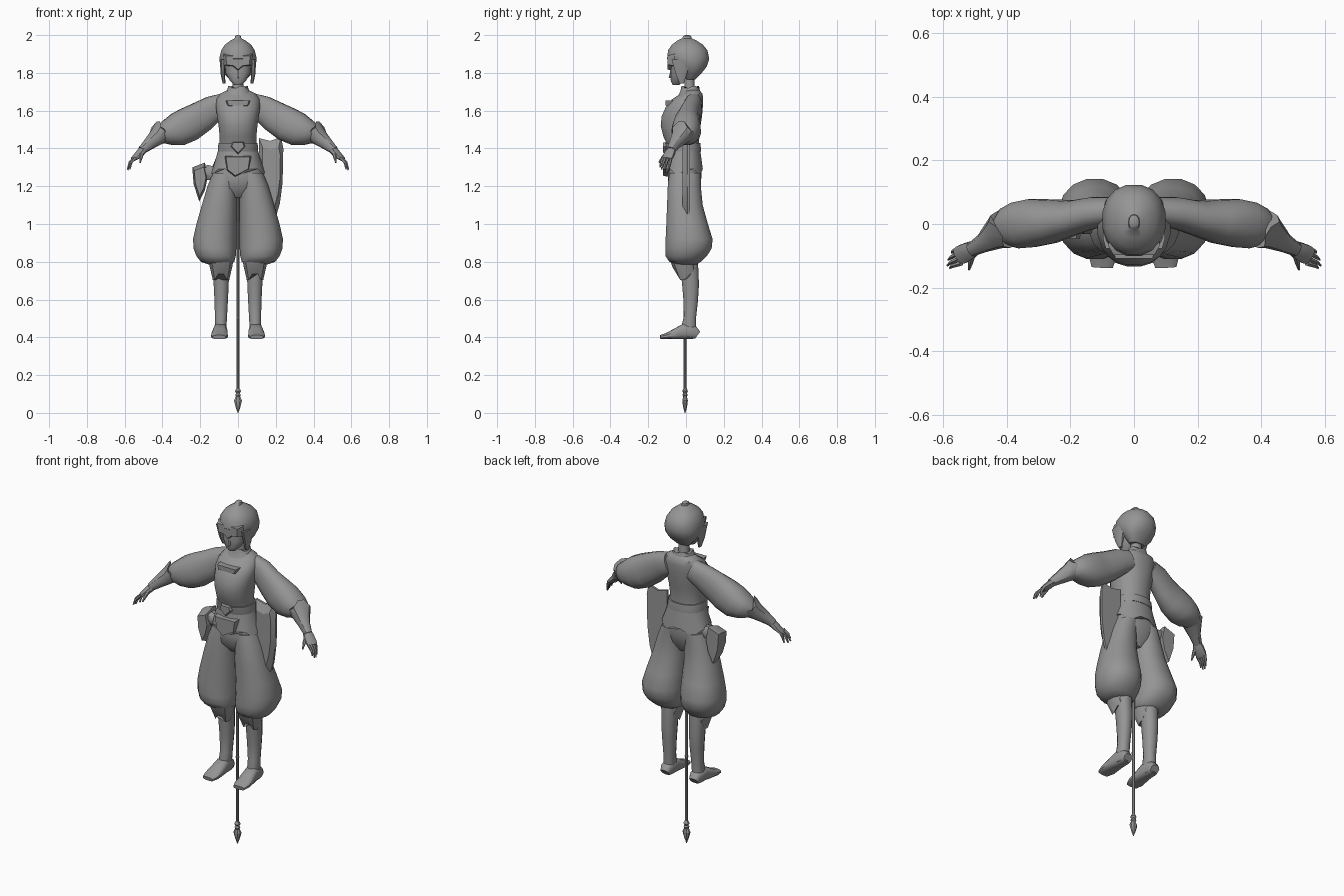
import bpy, bmesh, math
from mathutils import Vector

grey = bpy.data.materials.new("plain_grey")
grey.diffuse_color = (0.3, 0.3, 0.3, 1)
UP = Vector((0, 0, 1))


def finish(name, bm, mirror=False, angle=40):
    """Turn a bmesh into a shaded object, optionally mirrored across x."""
    bmesh.ops.recalc_face_normals(bm, faces=bm.faces)
    me = bpy.data.meshes.new(name)
    bm.to_mesh(me)
    bm.free()
    me.materials.append(grey)
    me.shade_smooth()
    me.set_sharp_from_angle(angle=math.radians(angle))
    ob = bpy.data.objects.new(name, me)
    bpy.context.collection.objects.link(ob)
    if mirror:
        ob.modifiers.new("mirror", 'MIRROR').use_mirror_merge = False
    return ob


def skin(name, rings, mirror=False, angle=40):
    """Join rings of points into a closed skin."""
    bm = bmesh.new()
    vs = [[bm.verts.new(p) for p in r] for r in rings]
    n = len(vs[0])
    for a, b in zip(vs, vs[1:]):
        for i in range(n):
            j = (i + 1) % n
            bm.faces.new((a[i], a[j], b[j], b[i]))
    bm.faces.new(vs[0])
    bm.faces.new(vs[-1])
    return finish(name, bm, mirror, angle)


def oval(c, u, v, a, b, n, power):
    pts = []
    for i in range(n):
        t = 2 * math.pi * (i + .5) / n
        cx, sy = math.cos(t), math.sin(t)
        pts.append(Vector(c) + u * a * math.copysign(abs(cx) ** power, cx)
                   + v * b * math.copysign(abs(sy) ** power, sy))
    return pts


def stack(name, rows, n=16, mirror=False, power=.9, jag=0, angle=40):
    """Upright body: rows of (z, centre x, half width, front y, back y)."""
    rings = [oval((cx, (f + b) / 2, z), Vector((1, 0, 0)), Vector((0, 1, 0)),
                  w, (b - f) / 2, n, power) for z, cx, w, f, b in rows]
    for i, p in enumerate(rings[-1]):
        p.z += jag if i % 4 < 2 else -jag
    return skin(name, rings, mirror, angle)


def limb(name, rows, n=12, mirror=True, power=.9, jag=0, angle=40):
    """Tube along a path: rows of (x, y, z, half width, half height)."""
    cs = [Vector(r[:3]) for r in rows]
    rings = []
    for i, r in enumerate(rows):
        t = (cs[min(i + 1, len(cs) - 1)] - cs[max(i - 1, 0)]).normalized()
        u = t.cross(UP).normalized()
        ring = oval(cs[i], u, u.cross(t), r[3], r[4], n, power)
        if i == 0 and jag:
            ring = [p + t * (jag if k % 4 < 2 else -jag) for k, p in enumerate(ring)]
        rings.append(ring)
    return skin(name, rings, mirror, angle)


def plate(name, pts, back, front, shrink, mirror=False):
    """Bevelled plate from an x-z outline; the front outline is shrunk."""
    mx = sum(p[0] for p in pts) / len(pts)
    mz = sum(p[1] for p in pts) / len(pts)
    mid = back + (front - back) * .35
    rings = [[(x, back, z) for x, z in pts], [(x, mid, z) for x, z in pts],
             [(mx + (x - mx) * shrink, front, mz + (z - mz) * shrink) for x, z in pts]]
    return skin(name, rings, mirror, 20)


# Head: hair cap with top knot, face, side locks, fringe
stack("hair", [(1.765, 0, .045, .0, .05), (1.80, 0, .078, -.02, .085),
               (1.835, 0, .095, -.06, .112), (1.875, 0, .101, -.102, .125),
               (1.92, 0, .09, -.097, .115), (1.95, 0, .07, -.075, .09),
               (1.972, 0, .04, -.045, .055), (1.983, 0, .018, -.022, .03),
               (1.995, 0, .016, -.015, .028), (2.0, 0, .008, -.005, .018)])
stack("face", [(1.735, 0, .02, -.07, -.035), (1.76, 0, .045, -.082, -.01),
               (1.80, 0, .066, -.08, .02), (1.88, 0, .075, -.08, .05)])
stack("nose", [(1.772, 0, .009, -.092, -.07), (1.815, 0, .004, -.082, -.07)], n=6)
stack("side_lock", [(1.745, .074, .008, -.035, -.01), (1.79, .08, .012, -.055, .005),
                    (1.87, .082, .016, -.08, .03)], n=8, mirror=True)
plate("fringe", [(-.08, 1.90), (-.075, 1.84), (-.03, 1.835), (0, 1.81),
                 (.03, 1.835), (.075, 1.84), (.08, 1.90)], -.055, -.098, .8)
stack("neck", [(1.68, 0, .036, -.012, .055), (1.73, 0, .03, -.01, .045),
               (1.80, 0, .03, -.01, .045)], n=12)

# Torso: tunic, collar, chest flap, belt, skirt
stack("tunic", [(1.36, 0, .105, -.085, .075), (1.41, 0, .098, -.095, .07),
                (1.46, 0, .098, -.12, .07), (1.52, 0, .104, -.135, .078),
                (1.57, 0, .112, -.13, .086), (1.62, 0, .118, -.108, .09),
                (1.66, 0, .115, -.075, .092), (1.69, 0, .095, -.03, .088),
                (1.71, 0, .055, -.012, .07)], n=20)
stack("collar", [(1.675, 0, .085, -.045, .085), (1.705, 0, .06, -.03, .075),
                 (1.725, 0, .052, -.025, .07)], n=16, jag=.006)
plate("chest_flap", [(-.065, 1.655), (-.055, 1.625), (.055, 1.625), (.065, 1.655)],
      -.07, -.108, .9)
stack("belt", [(1.385, 0, .108, -.104, .08), (1.40, 0, .108, -.108, .08),
               (1.43, 0, .104, -.114, .077)], n=20)
plate("belt_knot", [(-.04, 1.41), (0, 1.37), (.04, 1.41), (.03, 1.435), (-.03, 1.435)],
      -.09, -.122, .8)
stack("tunic_skirt", [(1.40, 0, .104, -.098, .075), (1.35, 0, .118, -.105, .082),
                      (1.28, 0, .142, -.112, .09)], n=20, jag=.012)
plate("skirt_front_point", [(-.07, 1.36), (-.06, 1.285), (-.015, 1.25), (.06, 1.29),
                            (.07, 1.36)], -.08, -.122, .9)

# Sleeves, gauntlets, hands
limb("sleeve", [(.07, .04, 1.635, .045, .06), (.13, .035, 1.61, .05, .072),
                (.19, .02, 1.57, .055, .084), (.26, .008, 1.528, .07, .093),
                (.32, .003, 1.50, .077, .09), (.37, -.004, 1.485, .074, .07),
                (.40, -.01, 1.475, .062, .055), (.42, -.018, 1.462, .04, .04)], n=16)
limb("gauntlet", [(.40, -.012, 1.49, .062, .058), (.43, -.03, 1.46, .05, .045),
                  (.47, -.058, 1.425, .031, .033), (.51, -.08, 1.39, .022, .022)],
     jag=.015, angle=30)
limb("hand", [(.49, -.07, 1.405, .02, .02), (.515, -.083, 1.38, .029, .02),
              (.54, -.095, 1.355, .032, .015), (.555, -.102, 1.343, .028, .011)], n=8)
for i, (tx, ty, tz) in enumerate([(.578, -.138, 1.30), (.586, -.13, 1.288),
                                  (.583, -.112, 1.285), (.572, -.09, 1.29)]):
    by = -.124 + i * .015
    limb(f"finger_{i + 1}", [(.543 + i * .004, by, 1.35, .008, .009),
                             ((.548 + tx) / 2 + .006, (by + ty) / 2, 1.325, .007, .008),
                             (tx, ty, tz, .003, .004)], n=6)
limb("thumb", [(.505, -.09, 1.385, .011, .012), (.513, -.12, 1.355, .009, .01),
               (.518, -.143, 1.325, .003, .004)], n=6)

# Hips and baggy trousers
stack("hips", [(1.14, 0, .05, -.05, .04), (1.19, 0, .125, -.092, .07),
               (1.25, 0, .138, -.097, .084), (1.32, 0, .125, -.09, .082),
               (1.38, 0, .1, -.08, .07)], n=20)
stack("trouser_leg", [(.785, .1, .055, -.05, .055), (.80, .108, .09, -.09, .08),
                      (.83, .116, .106, -.11, .112), (.87, .122, .115, -.112, .138),
                      (.92, .123, .117, -.11, .143), (1.0, .114, .108, -.106, .118),
                      (1.1, .1, .093, -.102, .09), (1.2, .085, .078, -.098, .08),
                      (1.27, .066, .068, -.09, .08)], mirror=True)

# Lower legs, knee flaps, feet
stack("knee_flap", [(.82, .09, .07, -.09, .06), (.775, .09, .062, -.075, .055),
                    (.72, .09, .045, -.045, .06)], n=12, mirror=True, jag=.016, angle=30)
stack("shin", [(.40, .094, .03, -.02, .055), (.46, .092, .032, -.025, .055),
               (.51, .09, .033, -.012, .055), (.60, .089, .037, -.015, .065),
               (.68, .089, .041, -.022, .07), (.80, .09, .045, -.035, .065)],
      n=12, mirror=True)
limb("foot", [(.093, .062, .412, .026, .022), (.093, .045, .425, .034, .035),
              (.094, -.01, .432, .037, .042), (.096, -.05, .42, .042, .03),
              (.098, -.10, .407, .045, .017), (.1, -.136, .401, .034, .011)],
     n=12, power=.7)

# Shield on one hip, pouch on the other
plate("shield", [(.11, 1.455), (.17, 1.44), (.228, 1.46), (.24, 1.40), (.236, 1.22),
                 (.222, 1.11), (.19, 1.0), (.14, 1.12), (.11, 1.25)], .02, -.018, .72)
plate("pouch", [(-.242, 1.30), (-.175, 1.325), (-.16, 1.25), (-.175, 1.18),
                (-.205, 1.12), (-.235, 1.21)], .045, -.045, .75)
limb("pouch_strap", [(-.18, 0, 1.29, .03, .03), (-.15, 0, 1.27, .034, .042),
                     (-.12, 0, 1.27, .03, .04)], n=8, mirror=False)

# Spear hanging point down
stack("spear_shaft", [(.11, 0, .008, -.013, .003), (.50, 0, .008, -.013, .003),
                      (.505, 0, .01, -.015, .005), (.515, 0, .008, -.013, .003),
                      (1.18, 0, .008, -.013, .003)], n=8)
stack("spear_collar", [(.085, 0, .01, -.015, .005), (.095, 0, .016, -.02, .01),
                       (.105, 0, .01, -.015, .005), (.115, 0, .017, -.021, .011),
                       (.13, 0, .009, -.014, .004)], n=8)
stack("spear_head", [(0, 0, .002, -.007, -.003), (.03, 0, .013, -.016, .006),
                     (.065, 0, .023, -.021, .011), (.09, 0, .011, -.014, .004)],
      n=8, angle=25)
